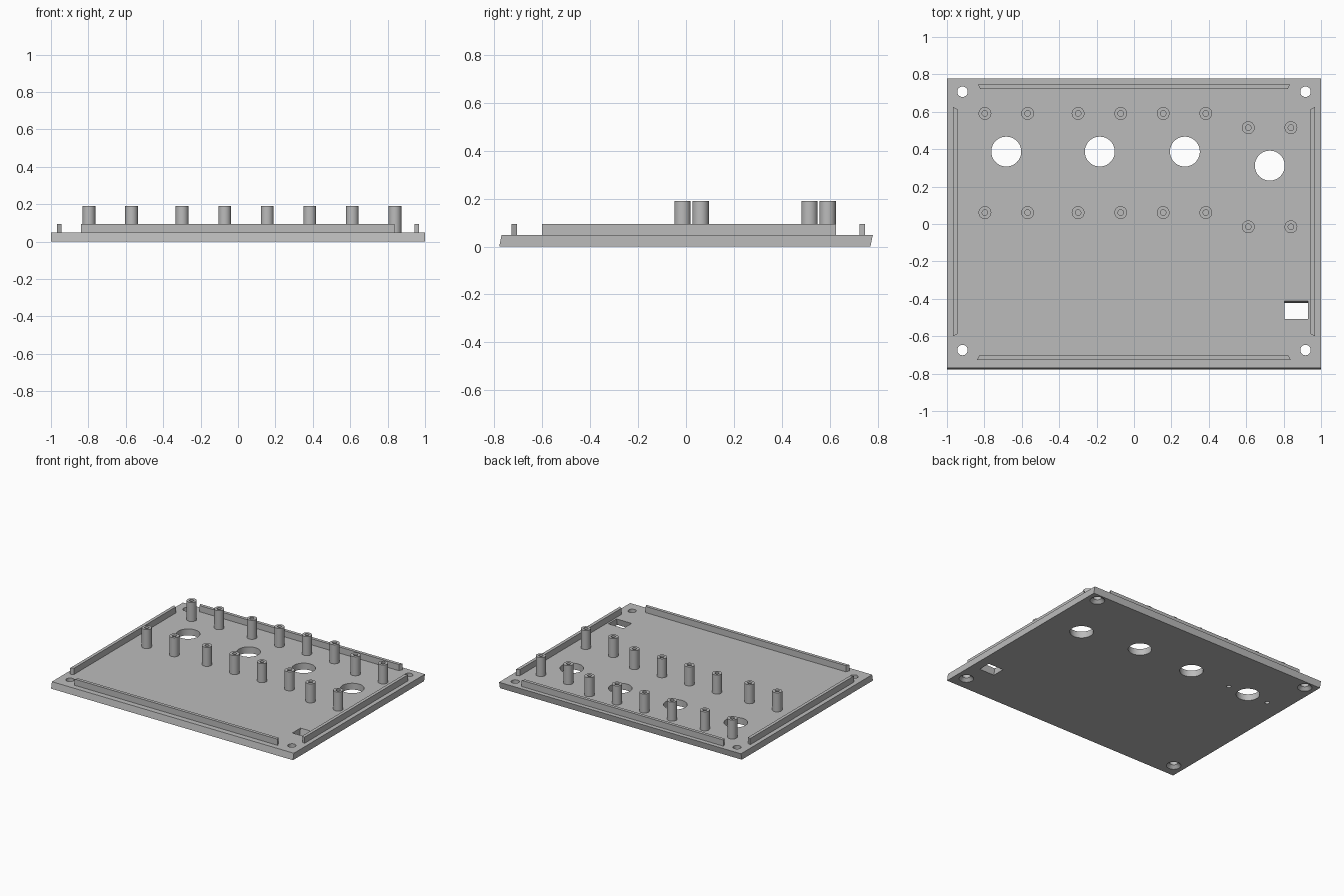
import bpy, bmesh
from math import radians
from mathutils import Matrix, Vector

if "Cube" in bpy.data.objects:
    bpy.data.objects.remove(bpy.data.objects["Cube"], do_unlink=True)

PLATE_Z, RIB_Z, POST_Z = 0.048, 0.094, 0.19

grey = bpy.data.materials.new("light grey plastic")
grey.use_nodes = True
grey.diffuse_color = (0.5, 0.5, 0.5, 1)
grey.node_tree.nodes["Principled BSDF"].inputs["Base Color"].default_value = (0.5, 0.5, 0.5, 1)


def finish(name, bm):
    bmesh.ops.recalc_face_normals(bm, faces=bm.faces)
    mesh = bpy.data.meshes.new(name)
    bm.to_mesh(mesh)
    bm.free()
    mesh.materials.append(grey)
    ob = bpy.data.objects.new(name, mesh)
    bpy.context.collection.objects.link(ob)
    return ob


def prism(bm, lower, upper):
    """Join two matching point loops into a closed solid."""
    a = [bm.verts.new(p) for p in lower]
    b = [bm.verts.new(p) for p in upper]
    bm.faces.new(a)
    bm.faces.new(b)
    n = len(a)
    for i in range(n):
        j = (i + 1) % n
        bm.faces.new((a[i], a[j], b[j], b[i]))


def box(bm, x0, x1, y0, y1, z0, z1, shear=0.0):
    corners = [(x0, y0), (x1, y0), (x1, y1), (x0, y1)]
    prism(bm, [(x, y, z0) for x, y in corners],
          [(x, y + shear, z1) for x, y in corners])


def cone(bm, x, y, r0, r1, z0, z1, sides=32):
    bmesh.ops.create_cone(bm, cap_ends=True, segments=sides, radius1=r0, radius2=r1,
                          depth=z1 - z0, matrix=Matrix.Translation((x, y, (z0 + z1) / 2)))


def cut(target, bm):
    cutter = finish("cutter", bm)
    cutter.hide_render = True
    mod = target.modifiers.new("holes", 'BOOLEAN')
    mod.operation, mod.solver, mod.object = 'DIFFERENCE', 'EXACT', cutter
    bpy.context.view_layer.objects.active = target
    bpy.ops.object.modifier_apply(modifier=mod.name)
    bpy.data.objects.remove(cutter, do_unlink=True)


def smooth(ob):
    bpy.ops.object.select_all(action='DESELECT')
    ob.select_set(True)
    bpy.context.view_layer.objects.active = ob
    bpy.ops.object.shade_smooth_by_angle(angle=radians(30))


# Panel with slanted front and back edges
bm = bmesh.new()
box(bm, -1, 1, -0.779, 0.769, 0, PLATE_Z, shear=0.01)
panel = finish("panel", bm)

# Knob holes and the slanted switch window
holes = bmesh.new()
for x, y in [(-0.683, 0.387), (-0.183, 0.387), (0.272, 0.387), (0.726, 0.312)]:
    cone(holes, x, y, 0.08, 0.08, -0.05, 0.1, 48)
box(holes, 0.805, 0.93, -0.528, -0.432, -PLATE_Z, 2 * PLATE_Z, shear=0.03)
# Blind indicator holes on the underside
for x in (-0.853, -0.513):
    cone(holes, x, 0.387, 0.016, 0.016, -0.02, 0.035, 24)
cut(panel, holes)

# Corner screw holes, then their countersinks
for r0, r1, z0, z1 in [(0.028, 0.028, -0.05, 0.1), (0.07, 0.026, -0.02, 0.024)]:
    holes = bmesh.new()
    for x in (-0.917, 0.917):
        for y in (0.707, -0.674):
            cone(holes, x, y, r0, r1, z0, z1)
    cut(panel, holes)
smooth(panel)


# Locating ribs: long outer face, mitred ends
def rib(name, start, end, inward):
    start, end, inward = Vector(start), Vector(end), Vector(inward)
    mitre = (end - start).normalized() * 0.012
    loop = [start, end, end + inward - mitre, start + inward + mitre]
    bm = bmesh.new()
    prism(bm, [(p.x, p.y, PLATE_Z - 0.004) for p in loop],
          [(p.x, p.y, RIB_Z) for p in loop])
    finish(name, bm)


T = 0.024
rib("front_rib", (-0.84, -0.728), (0.838, -0.728), (0, T))
rib("back_rib", (-0.835, 0.747), (0.835, 0.747), (0, -T))
rib("right_rib", (-0.968, -0.6), (-0.968, 0.626), (T, 0))
rib("left_rib", (0.968, -0.6), (0.968, 0.626), (-T, 0))


# Hollow screw posts, four per circuit board
def post(name, x, y):
    bm = bmesh.new()
    cone(bm, x, y, 0.034, 0.034, PLATE_Z - 0.004, POST_Z)
    ob = finish(name, bm)
    bore = bmesh.new()
    cone(bore, x, y, 0.015, 0.015, PLATE_Z + 0.002, POST_Z + 0.02, 24)
    cut(ob, bore)
    smooth(ob)


boards = [(-0.683, 0.326), (-0.185, 0.326), (0.27, 0.326), (0.725, 0.25)]
for n, (cx, cy) in enumerate(boards, 1):
    for i, side in ((-1, "right"), (1, "left")):
        for j, end in ((-1, "front"), (1, "back")):
            post(f"post_{n}_{end}_{side}", cx + i * 0.114, cy + j * 0.265)
